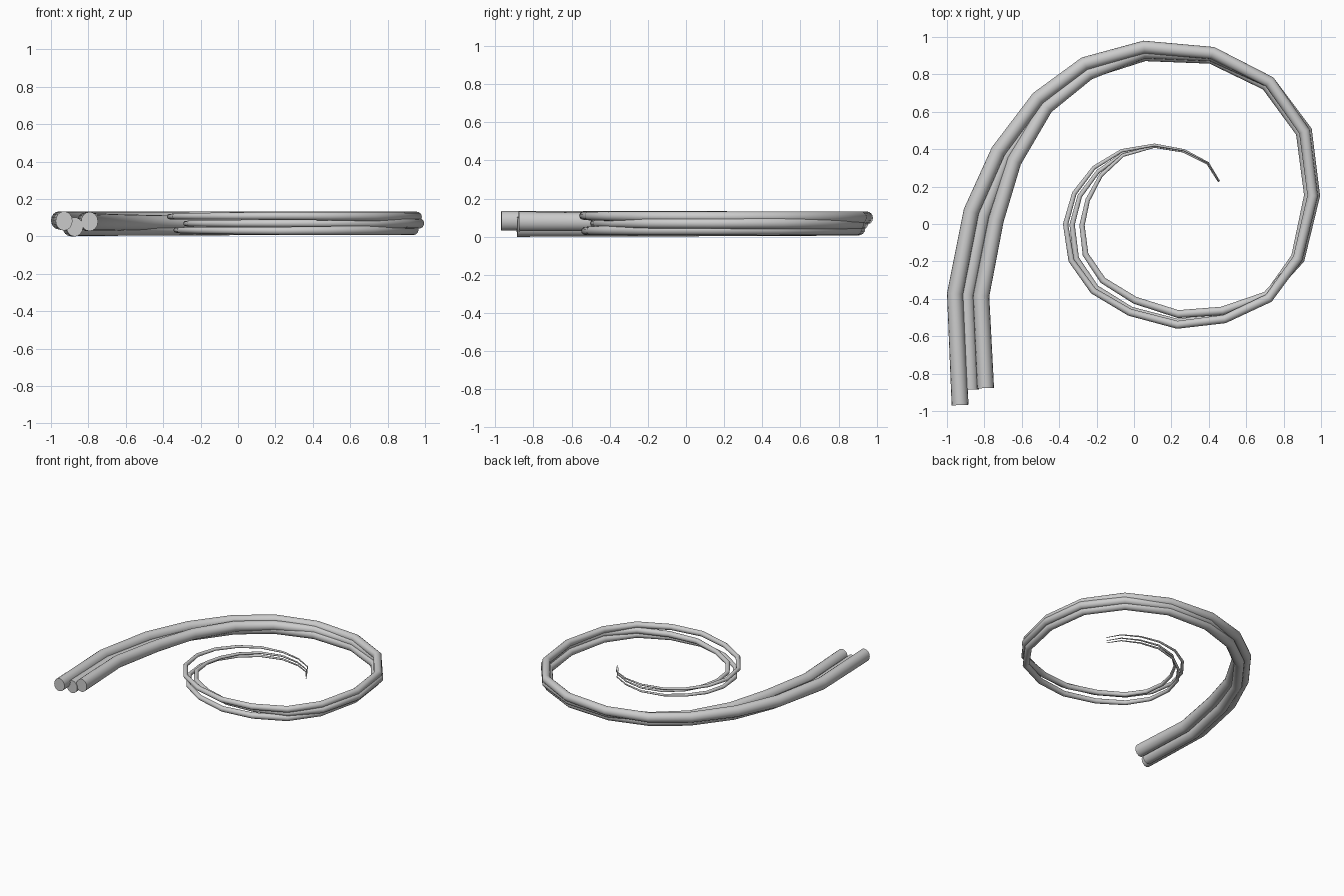
import bpy, bmesh, math
from mathutils import Vector

if "Cube" in bpy.data.objects:
    bpy.data.objects.remove(bpy.data.objects["Cube"])

# Outer edge of the spiral bundle, from thick root to thin tip
OUTLINE = [(-.975, -.97), (-1.0, -.37), (-.91, .08), (-.76, .41), (-.54, .70),
           (-.28, .89), (.05, .98), (.43, .95), (.75, .79), (.95, .51),
           (.995, .15), (.91, -.20), (.74, -.42), (.49, -.53), (.23, -.56),
           (-.03, -.49), (-.23, -.37), (-.35, -.20), (-.38, 0), (-.33, .17),
           (-.22, .31), (-.07, .40), (.11, .43), (.27, .40), (.40, .33), (.46, .23)]
PTS = [Vector((x, y, 0)) for x, y in OUTLINE]
LAST = len(PTS) - 1
SIDES = 16


def lookup(keys, i):
    """Linear interpolation through (index, value) keys."""
    for (a, va), (b, vb) in zip(keys, keys[1:]):
        if i <= b:
            return va + (vb - va) * (i - a) / (b - a)
    return keys[-1][1]


def strand(name, inset, height, start_shift):
    """Tapered tube following the spiral, inset inward and raised by keys."""
    bm = bmesh.new()
    rings = []
    for i, p in enumerate(PTS):
        d_in = (p - PTS[max(i - 1, 0)]).normalized()
        d_out = (PTS[min(i + 1, LAST)] - p).normalized()
        tangent = (d_in + d_out).normalized()
        inward = Vector((tangent.y, -tangent.x, 0))
        r = .043 * (1 - i / LAST) + .0022
        rz = r * (1 + .14 * max(0, 1 - i / 6))
        c = p + inward * (lookup(inset, i) + r)
        if i == 0:
            c += tangent * start_shift
        c.z = lookup(height, i)
        ring = []
        for k in range(SIDES):
            a = 2 * math.pi * k / SIDES
            ring.append(bm.verts.new(c + inward * r * math.cos(a)
                                     + Vector((0, 0, rz * math.sin(a)))))
        rings.append(ring)
    for r0, r1 in zip(rings, rings[1:]):
        for k in range(SIDES):
            j = (k + 1) % SIDES
            bm.faces.new((r0[k], r0[j], r1[j], r1[k]))
    bm.faces.new(rings[0])
    bm.faces.new(rings[-1])
    bmesh.ops.recalc_face_normals(bm, faces=bm.faces)
    mesh = bpy.data.meshes.new(name)
    bm.to_mesh(mesh)
    bm.free()
    ob = bpy.data.objects.new(name, mesh)
    bpy.context.collection.objects.link(ob)
    bpy.ops.object.select_all(action='DESELECT')
    ob.select_set(True)
    bpy.context.view_layer.objects.active = ob
    bpy.ops.object.shade_smooth_by_angle(angle=math.radians(30))


# Upper strand
strand("upper_strand",
       [(0, 0), (6, 0), (9, .012), (11, .012), (13, 0), (25, 0)],
       [(0, .083), (7, .100), (14, .110), (19, .105), (25, .088)], 0)
# Lower strand
strand("lower_strand",
       [(0, .06), (2, .065), (3, .05), (5, .05), (7, .03), (10, .03),
        (13, .01), (15, .012), (18, .035), (20, .03), (22, .005), (25, .005)],
       [(0, .051), (7, .040), (14, .030), (19, .035), (25, .046)], .08)
# Middle strand, weaving from the inside to the outside and back
strand("middle_strand",
       [(0, .14), (2, .14), (3, .10), (4, .065), (5, .055), (6, .025), (9, 0),
        (11, 0), (13, .045), (15, .07), (18, .088), (19, .08), (20, .055),
        (21, .025), (22, .008), (25, .008)],
       [(0, .080), (7, .070), (14, .070), (25, .067)], .085)
